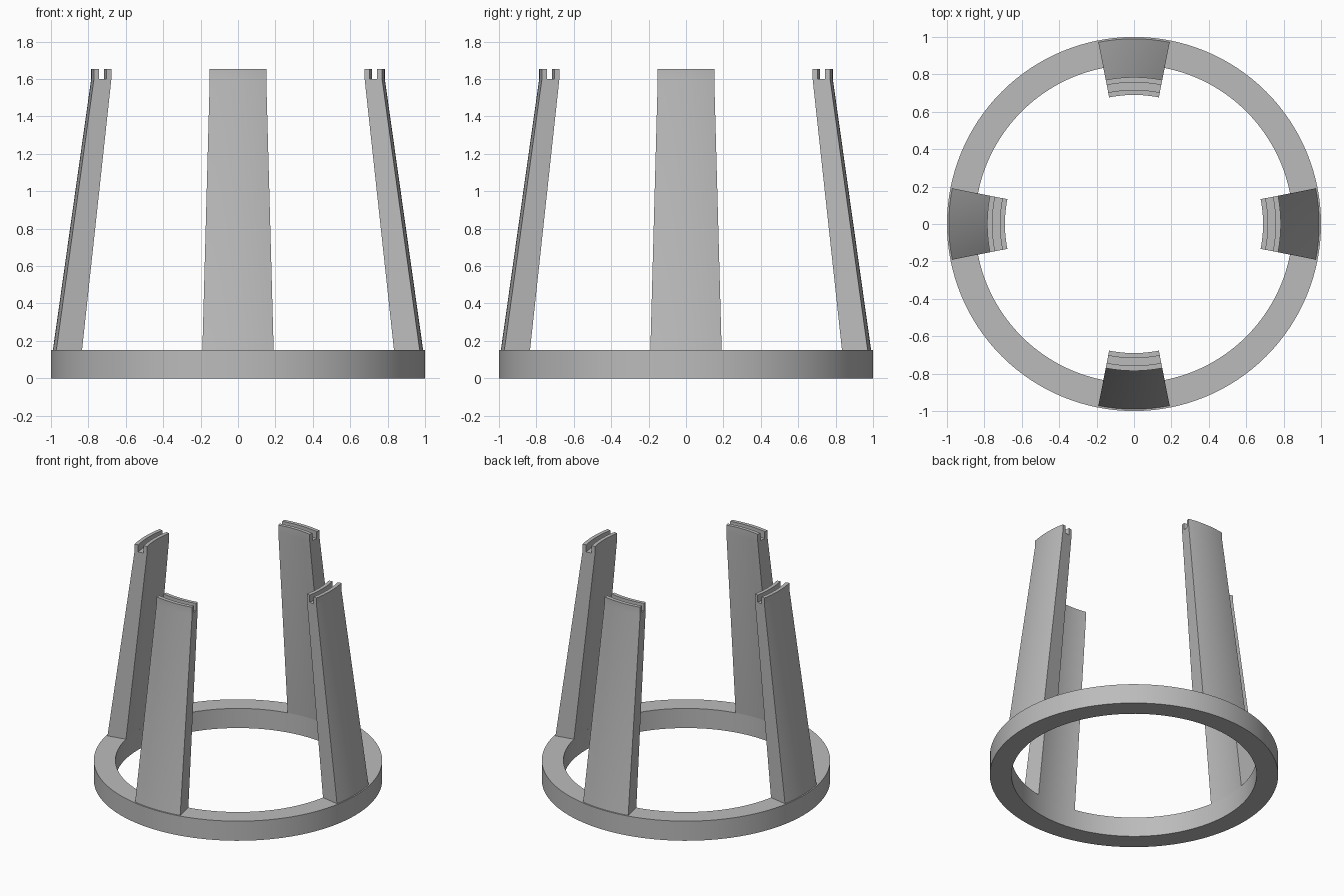
import bpy, bmesh
from math import radians, cos, sin, tau

cube = bpy.data.objects.get("Cube")
if cube:
    bpy.data.objects.remove(cube, do_unlink=True)

grey = bpy.data.materials.new("plain grey")
grey.use_nodes = True
COLOUR = (0.5, 0.5, 0.5, 1)
grey.diffuse_color = COLOUR
grey.node_tree.nodes["Principled BSDF"].inputs["Base Color"].default_value = COLOUR


def sweep(name, profile, start, end, steps):
    """Revolve a closed (radius, z) profile from start to end, capping partial turns."""
    full = end - start >= tau - 1e-6
    bm = bmesh.new()
    rows = []
    for i in range(steps if full else steps + 1):
        a = start + (end - start) * i / steps
        rows.append([bm.verts.new((r * cos(a), r * sin(a), z)) for r, z in profile])
    n = len(profile)
    for i in range(steps):
        p, q = rows[i], rows[(i + 1) % len(rows)]
        for j in range(n):
            k = (j + 1) % n
            bm.faces.new((p[j], q[j], q[k], p[k]))
    if not full:
        bm.faces.new(rows[0])
        bm.faces.new(rows[-1][::-1])
    bmesh.ops.recalc_face_normals(bm, faces=bm.faces)
    mesh = bpy.data.meshes.new(name)
    bm.to_mesh(mesh)
    bm.free()
    mesh.materials.append(grey)
    obj = bpy.data.objects.new(name, mesh)
    bpy.context.collection.objects.link(obj)
    bpy.ops.object.select_all(action='DESELECT')
    obj.select_set(True)
    bpy.context.view_layer.objects.active = obj
    bpy.ops.object.shade_smooth_by_angle(angle=radians(30))
    return obj


# Base ring
BASE = 0.15
sweep("base_ring", [(0.85, 0), (1, 0), (1, BASE), (0.85, BASE)], 0, tau, 128)

# Leaning curved legs with a slot along the top edge
TOP, SLOT = 1.655, 1.6
leg = [(0.85, BASE), (0.99, BASE), (0.785, SLOT), (0.785, TOP),
       (0.757, TOP), (0.757, SLOT), (0.717, SLOT), (0.717, TOP),
       (0.69, TOP), (0.69, SLOT)]
HALF = radians(11.1)
for name, deg in (("left_leg", 0), ("back_leg", 90), ("right_leg", 180), ("front_leg", 270)):
    mid = radians(deg)
    sweep(name, leg, mid - HALF, mid + HALF, 12)
